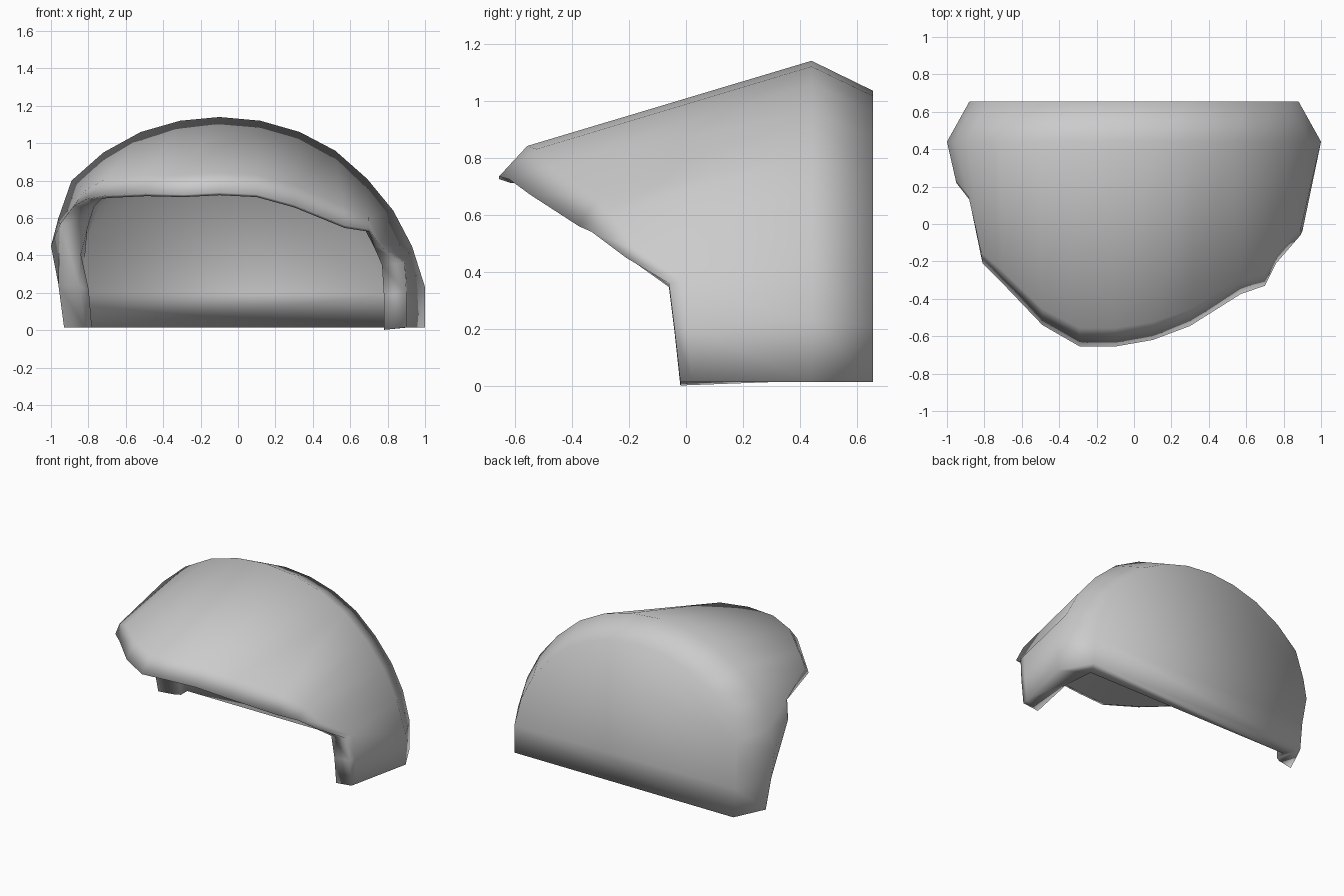
import bpy, bmesh, math
from mathutils import Vector

if "Cube" in bpy.data.objects:
    bpy.data.objects.remove(bpy.data.objects["Cube"])

# Crest arch (x, z), widest ring of the hood, from right foot to left foot
CREST_Y, BACK_Y, FLOOR = 0.44, 0.655, 0.015
crest = [(1, .015), (1, .23), (.93, .45), (.83, .64), (.69, .81), (.52, .96),
         (.33, 1.06), (.12, 1.12), (-.10, 1.14), (-.31, 1.12), (-.52, 1.06),
         (-.72, .95), (-.89, .80), (-.96, .60), (-1, .45), (-.95, .24), (-.93, .015)]

# Asymmetric front rim (x, y, z) matching the arch point by point
rim = [(.90, -.02, .015), (.90, -.04, .20), (.89, -.06, .36), (.76, -.21, .45),
       (.70, -.33, .54), (.57, -.375, .56), (.30, -.545, .67), (.10, -.62, .725),
       (-.10, -.655, .735), (-.29, -.655, .725), (-.49, -.54, .73),
       (-.70, -.32, .72), (-.81, -.21, .70), (-.88, .13, .66), (-.95, .22, .57),
       (-.96, .42, .24), (-.93, .44, .015)]

crest = [Vector((x, CREST_Y, z)) for x, z in crest]
rim = [Vector(p) for p in rim]
n = len(crest)


def arch(sx, sz, limit, y):
    # scaled copy of the crest arch, standing on the floor level
    return [Vector((max(-limit, min(limit, p.x * sx)), y, max(FLOOR, p.z * sz)))
            for p in crest]


def brow_point(i):
    # rounded shoulder just behind the rim, lifted over the brow
    lift = .07 if 5 <= i <= 11 else (.04 if i in (4, 12) else 0)
    return rim[i].lerp(crest[i], .09) + Vector((0, 0, lift))


def lip_point(i):
    # inward return of the rim: wide on the two legs, thin on the brow
    if i <= 2:
        d = (-.12, 0, -.013)
    elif i == 3:
        d = (-.03, .02, -.01)
    elif i >= 13:
        d = (.11, .02, 0)
    elif i == 12:
        d = (.08, .03, 0)
    else:
        d = (0, .04, -.013)
    return rim[i] + Vector(d)


brow = [brow_point(i) for i in range(n)]
lip = [lip_point(i) for i in range(n)]

# Inner lining, about a tenth of a unit inside the outer skin
inner_crest = arch(.84, .9, 1, .33)
for p, q in zip(inner_crest, lip):
    p.y = max(p.y, q.y + .02)
inner_back = arch(.84, .83, .82, .55)

# Thick hood: rings from outer back, round the rim, to the inner back
rings = [arch(.89, .908, .88, BACK_Y), crest, brow, rim, lip, inner_crest, inner_back]
bm = bmesh.new()
loops = [[bm.verts.new(p) for p in ring] for ring in rings]
for a, b in zip(loops, loops[1:]):
    for i in range(n - 1):
        bm.faces.new((a[i], a[i + 1], b[i + 1], b[i]))

# Outer and inner back walls
bm.faces.new(loops[0])
bm.faces.new(loops[-1])

# Bottom edge: both feet and the strip under the back wall
bm.faces.new([l[0] for l in loops])
bm.faces.new([l[-1] for l in loops])
bm.faces.new((loops[0][0], loops[0][-1], loops[-1][-1], loops[-1][0]))

bmesh.ops.recalc_face_normals(bm, faces=bm.faces)
mesh = bpy.data.meshes.new("hood_shell")
bm.to_mesh(mesh)
bm.free()

hood = bpy.data.objects.new("hood_shell", mesh)
bpy.context.collection.objects.link(hood)
bpy.context.view_layer.objects.active = hood
hood.select_set(True)
bpy.ops.object.shade_smooth_by_angle(angle=math.radians(130))
